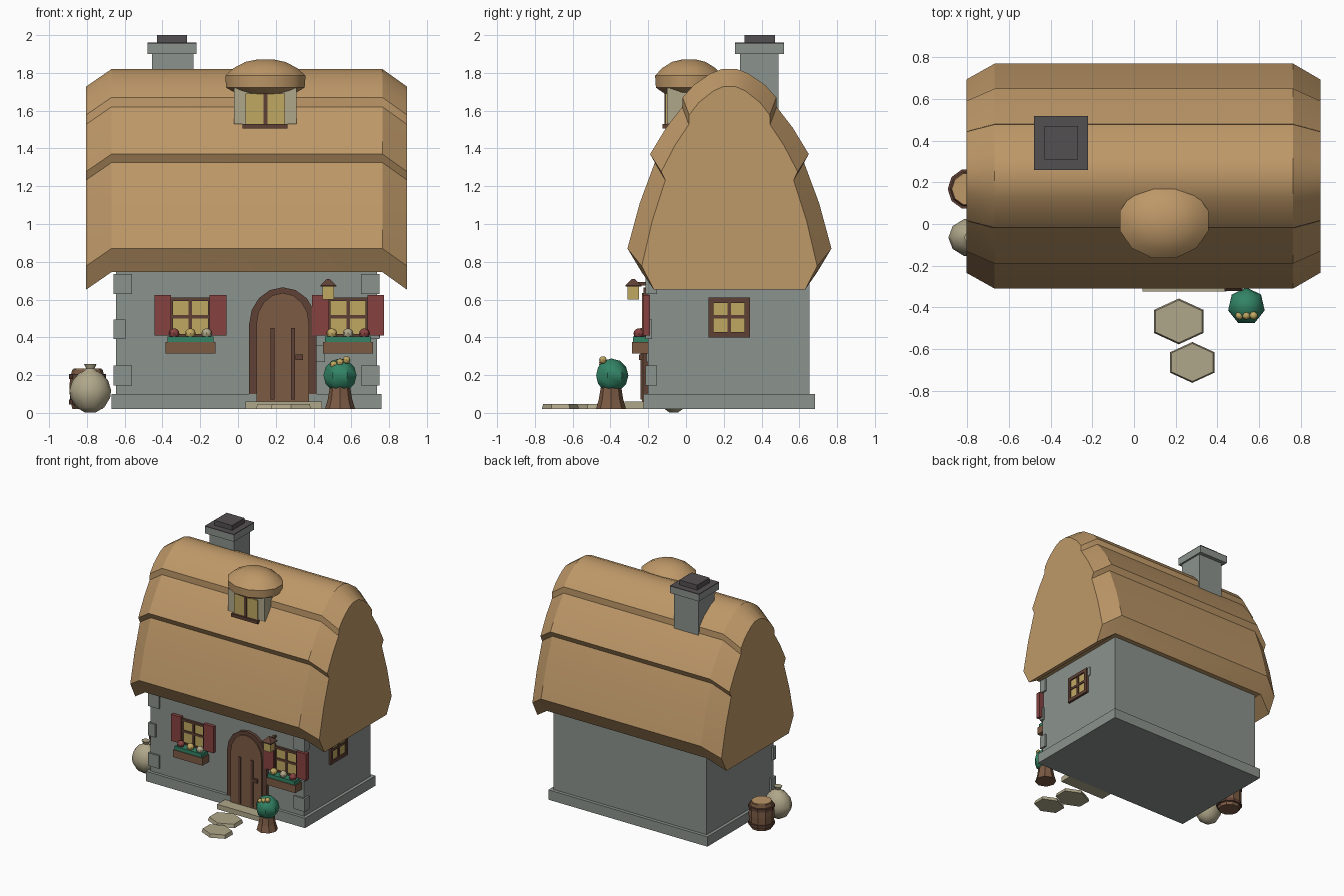
import bpy, bmesh, math
from mathutils import Matrix, Vector

if "Cube" in bpy.data.objects:
    bpy.data.objects.remove(bpy.data.objects["Cube"])


def colour(name, r, g, b):
    m = bpy.data.materials.new(name)
    m.diffuse_color = [((c / 255 + 0.055) / 1.055) ** 2.4 for c in (r, g, b)] + [1]
    m.use_nodes = True
    m.node_tree.nodes["Principled BSDF"].inputs["Base Color"].default_value = m.diffuse_color
    return m


THATCH = colour("thatch", 190, 152, 104)
STONE = colour("grey_stone", 139, 147, 141)
WOOD = colour("wood", 124, 91, 68)
DARK = colour("dark_wood", 95, 65, 53)
RED = colour("shutter_red", 134, 66, 64)
GLASS = colour("window_yellow", 192, 168, 98)
GREEN = colour("leaf_green", 50, 132, 102)
PALE = colour("pale_stone", 176, 167, 138)
SLATE = colour("dark_slate", 84, 80, 82)


def finish(name, bm, *mats, smooth=None):
    bmesh.ops.recalc_face_normals(bm, faces=bm.faces)
    me = bpy.data.meshes.new(name)
    bm.to_mesh(me)
    bm.free()
    ob = bpy.data.objects.new(name, me)
    bpy.context.collection.objects.link(ob)
    for m in mats:
        me.materials.append(m)
    if smooth:
        bpy.ops.object.select_all(action='DESELECT')
        ob.select_set(True)
        bpy.context.view_layer.objects.active = ob
        bpy.ops.object.shade_smooth_by_angle(angle=math.radians(smooth))
    return ob


def box(name, x0, x1, y0, y1, z0, z1, mat):
    bm = bmesh.new()
    bmesh.ops.create_cube(bm, size=1)
    for v in bm.verts:
        v.co = ((x0 + x1) / 2 + v.co.x * (x1 - x0), (y0 + y1) / 2 + v.co.y * (y1 - y0),
                (z0 + z1) / 2 + v.co.z * (z1 - z0))
    return finish(name, bm, mat)


def lathe(name, x, y, profile, mat, sides=8, sx=1, sy=1, turn=0.0, smooth=None):
    """Stack of rings (radius, height) closed top and bottom."""
    bm = bmesh.new()
    rings = []
    for r, z in profile:
        rings.append([bm.verts.new((x + sx * r * math.cos(turn + i * math.tau / sides),
                                    y + sy * r * math.sin(turn + i * math.tau / sides), z))
                      for i in range(sides)])
    for a, b in zip(rings, rings[1:]):
        for i in range(sides):
            j = (i + 1) % sides
            bm.faces.new((a[i], a[j], b[j], b[i]))
    bm.faces.new(rings[0])
    bm.faces.new(rings[-1])
    return finish(name, bm, mat, smooth=smooth)


def ball(name, x, y, z, r, mat, seg=8, rings=6):
    bm = bmesh.new()
    bmesh.ops.create_uvsphere(bm, u_segments=seg, v_segments=rings, radius=r,
                              matrix=Matrix.Translation((x, y, z)))
    return finish(name, bm, mat, smooth=40)


def prism(name, outline, y0, y1, mat):
    """Outline in x, z pushed through y."""
    bm = bmesh.new()
    f = bm.faces.new([bm.verts.new((x, y0, z)) for x, z in outline])
    g = bmesh.ops.extrude_face_region(bm, geom=[f])['geom']
    bmesh.ops.translate(bm, vec=Vector((0, y1 - y0, 0)),
                        verts=[v for v in g if isinstance(v, bmesh.types.BMVert)])
    return finish(name, bm, mat)


# Walls, plinth and corner stones
box("walls", -0.645, 0.735, -0.2, 0.655, 0.09, 0.8, STONE)
box("plinth", -0.67, 0.76, -0.225, 0.682, 0.02, 0.1, STONE)
for z, w, d in ((0.145, 0.1, 0.06), (0.39, 0.065, 0.035), (0.63, 0.1, 0.06)):
    box("corner_stone_left", -0.66, -0.66 + w, -0.214, -0.214 + d, z, z + 0.105, STONE)
    box("corner_stone_right", 0.75 - w, 0.75, -0.214, -0.214 + d, z, z + 0.105, STONE)
box("wall_stone_front", 0.4, 0.46, -0.208, -0.19, 0.27, 0.36, STONE)
box("wall_stone_side", 0.72, 0.742, 0.29, 0.365, 0.54, 0.61, STONE)

# Thatched roof: layered profile, narrowed and lowered at both gable ends
CY = 0.23
half = [(0.465, 0.745), (0.54, 0.87), (0.475, 1.11), (0.395, 1.325), (0.42, 1.37), (0.335, 1.51),
        (0.25, 1.62), (0.248, 1.67), (0.19, 1.735), (0.1, 1.797), (0.04, 1.82)]
loop = [(-y, z) for y, z in half] + [(y, z) for y, z in reversed(half)]
bm = bmesh.new()
sections = []
for x, s, drop in ((-0.805, 0.86, 0.093), (-0.67, 1, 0), (0.765, 1, 0), (0.895, 0.86, 0.093)):
    sections.append([bm.verts.new((x, CY + y * s, z - drop)) for y, z in loop])
n = len(loop)
for a, b in zip(sections, sections[1:]):
    for i in range(n):
        bm.faces.new((a[i], a[(i + 1) % n], b[(i + 1) % n], b[i]))
bm.faces.new(sections[0])
bm.faces.new(sections[-1])
finish("thatched_roof", bm, THATCH, smooth=30)

# Chimney
box("chimney_stack", -0.455, -0.235, 0.285, 0.49, 1.4, 1.91, STONE)
box("chimney_collar", -0.48, -0.22, 0.26, 0.52, 1.9, 1.953, STONE)
box("chimney_slab", -0.48, -0.22, 0.26, 0.52, 1.953, 1.96, SLATE)
box("chimney_cap", -0.43, -0.27, 0.31, 0.47, 1.96, 2.0, SLATE)

# Dormer with a domed thatch cap
box("dormer_body", -0.02, 0.31, -0.1, 0.2, 1.53, 1.72, PALE)
box("dormer_glass", 0.04, 0.25, -0.109, -0.1, 1.53, 1.69, GLASS)
box("dormer_mullion", 0.134, 0.156, -0.115, -0.1, 1.53, 1.69, DARK)
box("dormer_sill", 0.025, 0.262, -0.125, -0.09, 1.505, 1.53, DARK)
lathe("dormer_cap", 0.145, 0.015,
      [(0.14, 1.68), (0.215, 1.722), (0.22, 1.785), (0.175, 1.825), (0.11, 1.858), (0.04, 1.872)],
      THATCH, sides=12, sy=0.84, turn=math.pi / 12, smooth=35)


# Windows: c is the centre, placed on the front wall or on the right wall
def window(c, side=False):
    def part(name, a0, a1, out, z0, z1, mat):
        if side:
            box(name, 0.725, 0.735 + out, c + a0, c + a1, z0, z1, mat)
        else:
            box(name, c + a0, c + a1, -0.2 - out, -0.19, z0, z1, mat)
    t = 0.027 if side else 0.018
    part("window_glass", -0.1, 0.1, 0.008, 0.41, 0.6, GLASS)
    for s in (-1, 1):
        e = sorted((s * 0.11, s * (0.11 - t)))
        part("window_jamb", e[0], e[1], 0.018, 0.4, 0.61, DARK)
    part("window_head", -0.11, 0.11, 0.018, 0.61 - t, 0.61, DARK)
    part("window_foot", -0.11, 0.11, 0.018, 0.4, 0.4 + t, DARK)
    part("window_mullion", -0.009, 0.009, 0.015, 0.4, 0.61, DARK)
    part("window_crossbar", -0.1, 0.1, 0.015, 0.5, 0.518, DARK)


window(0.228, side=True)
for c, blooms in ((-0.252, (RED, GLASS, PALE)), (0.583, (GLASS, PALE, RED))):
    window(c)
    for s in (-1, 1):
        e = sorted((c + s * 0.102, c + s * 0.19))
        box("shutter", e[0], e[1], -0.228, -0.19, 0.41, 0.625, RED)
    box("flower_box", c - 0.132, c + 0.132, -0.285, -0.2, 0.315, 0.375, WOOD)
    box("flower_box_leaves", c - 0.122, c + 0.122, -0.28, -0.2, 0.375, 0.405, GREEN)
    for k, m in zip((-1, 0, 1), blooms):
        ball("flower", c + k * 0.086, -0.25, 0.42, 0.028, m)


# Arched door
def arch(w, top, bottom, spring):
    c, h = 0.237, top - spring
    pts = [(c + w * math.cos(i * math.pi / 8), spring + h * math.sin(i * math.pi / 8))
           for i in range(9)]
    return [(c + w, bottom)] + pts + [(c - w, bottom)]


prism("door_frame", arch(0.178, 0.665, 0.1, 0.47), -0.225, -0.19, DARK)
prism("door_panel", arch(0.14, 0.635, 0.055, 0.47), -0.234, -0.19, WOOD)
for x in (0.182, 0.292):
    box("door_strip", x - 0.011, x + 0.011, -0.242, -0.22, 0.07, 0.45, DARK)
box("door_handle", 0.305, 0.345, -0.25, -0.22, 0.28, 0.31, DARK)

# Lantern on a bracket
box("lantern_glass", 0.447, 0.509, -0.309, -0.249, 0.6, 0.668, GLASS)
lathe("lantern_roof", 0.478, -0.279, [(0.06, 0.668), (0.06, 0.675), (0.008, 0.71)], DARK,
      sides=4, turn=math.pi / 4)
box("lantern_bracket", 0.468, 0.488, -0.27, -0.19, 0.675, 0.692, DARK)

# Doorstep and stepping stones
box("doorstep", 0.04, 0.445, -0.325, -0.2, 0.02, 0.06, PALE)
for x, y, r in ((0.215, -0.468, 0.11), (0.28, -0.665, 0.098)):
    lathe("stepping_stone", x, y, [(r, 0.02), (r * 0.93, 0.048)], PALE, sides=6,
          sx=1.26, turn=math.pi / 6)

# Shrub on a stump
lathe("stump", 0.54, -0.397, [(0.08, 0.02), (0.065, 0.07), (0.052, 0.15)], WOOD)
ball("shrub", 0.54, -0.395, 0.198, 0.09, GREEN, 7, 6)
for x, z in ((0.507, 0.255), (0.54, 0.267), (0.575, 0.28)):
    ball("shrub_flower", x, -0.44, z, 0.02, GLASS)

# Barrel
lathe("barrel", -0.797, 0.168, [(0.08, 0.02), (0.093, 0.08), (0.095, 0.13), (0.093, 0.18), (0.08, 0.23)],
      WOOD, sides=10)
for z in (0.045, 0.18):
    lathe("barrel_hoop", -0.797, 0.168, [(0.098, z), (0.098, z + 0.025)], DARK, sides=10)
lathe("barrel_lid", -0.797, 0.168, [(0.075, 0.228), (0.075, 0.236)], THATCH, sides=10)

# Tied sack
lathe("sack", -0.782, -0.065,
      [(0.03, 0.003), (0.075, 0.03), (0.105, 0.08), (0.11, 0.12), (0.095, 0.17), (0.06, 0.21),
       (0.03, 0.225), (0.022, 0.235), (0.034, 0.26)], PALE, sides=10, sy=0.85, smooth=40)
